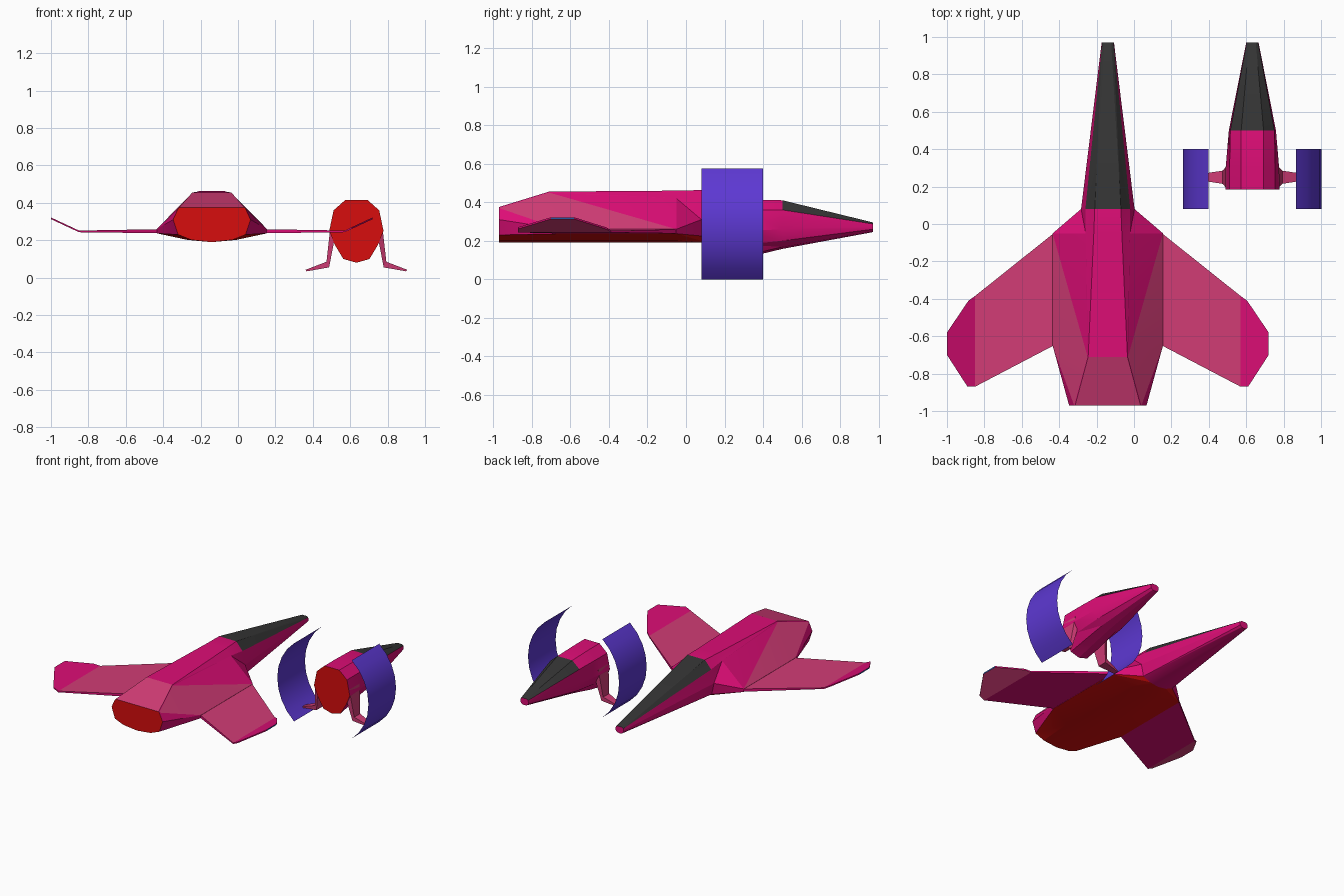
import bpy, bmesh, math

cube = bpy.data.objects.get("Cube")
if cube:
    bpy.data.objects.remove(cube, do_unlink=True)


def material(name, r, g, b):
    m = bpy.data.materials.new(name)
    m.use_nodes = True
    m.diffuse_color = (r, g, b, 1)
    m.node_tree.nodes["Principled BSDF"].inputs["Base Color"].default_value = (r, g, b, 1)
    return m


PINK, LIGHT, GREY, RED, PURPLE, BLUE = range(6)
PALETTE = [
    material("hot pink", 0.72, 0.004, 0.18),
    material("light pink", 0.64, 0.045, 0.18),
    material("dark grey", 0.036, 0.036, 0.036),
    material("engine red", 0.68, 0.004, 0.004),
    material("purple", 0.11, 0.04, 0.65),
    material("tip blue", 0.03, 0.16, 0.6),
]


def finish(name, bm, fix_normals=True, smooth=None):
    if fix_normals:
        bmesh.ops.recalc_face_normals(bm, faces=bm.faces[:])
    mesh = bpy.data.meshes.new(name)
    bm.to_mesh(mesh)
    bm.free()
    for m in PALETTE:
        mesh.materials.append(m)
    ob = bpy.data.objects.new(name, mesh)
    bpy.context.collection.objects.link(ob)
    if smooth:
        bpy.ops.object.select_all(action="DESELECT")
        ob.select_set(True)
        bpy.context.view_layer.objects.active = ob
        bpy.ops.object.shade_smooth_by_angle(angle=math.radians(smooth))
    return ob


def face(bm, verts, mat):
    f = bm.faces.new(verts)
    f.material_index = mat


def hull(name, cx, sections, paint):
    """Loft mirrored half sections: (y, y of the sides, points from top edge to keel)."""
    bm = bmesh.new()
    rings = []
    for y, y_side, pts in sections:
        half = [(x, y_side if i in (2, 3) else y, z) for i, (x, z) in enumerate(pts)]
        mirror = [(-x, yy, z) for x, yy, z in reversed(half[:-1])]
        rings.append([bm.verts.new((cx + x, yy, z)) for x, yy, z in half + mirror])
    n = len(rings[0])
    for seg, (a, b) in enumerate(zip(rings, rings[1:])):
        face(bm, [a[-1], a[0], b[0], b[-1]], paint(seg, -1, 0))
        for i in range(n - 1):
            band = min(i, n - 2 - i)
            up, low = (i, i + 1) if i < n // 2 else (i + 1, i)
            face(bm, [a[up], a[low], b[low]], paint(seg, band, 0))
            face(bm, [a[up], b[low], b[up]], paint(seg, band, 1))
    face(bm, rings[0], RED)
    face(bm, rings[-1], PINK)
    return finish(name, bm, smooth=15)


def prism(bm, top, bottom, mats, edge_mats):
    """Join a top and a bottom outline with side faces."""
    t = [bm.verts.new(p) for p in top]
    b = [bm.verts.new(p) for p in bottom]
    face(bm, t, mats[0])
    face(bm, b, mats[1])
    for i, mat in enumerate(edge_mats):
        j = (i + 1) % len(t)
        if mat is not None:
            face(bm, [t[i], t[j], b[j], b[i]], mat)


# Large craft hull
BIG_X, SMALL_X = -0.14, 0.633
NOSE = [(0.018, 0.295), (0.03, 0.287), (0.033, 0.275), (0.031, 0.26), (0.018, 0.248), (0, 0.245)]


def paint_large(seg, band, half):
    if seg == 3:
        return GREY if band <= 0 else PINK
    if band >= 3:
        return RED
    if seg == 0 and (band == -1 or (band == 1 and half == 1)):
        return LIGHT
    if seg == 1 and band == 1 and half == 0:
        return LIGHT
    return PINK


hull("large_craft_hull", BIG_X, [
    (-0.97, -0.97, [(0.175, 0.375), (0.18, 0.37), (0.207, 0.31), (0.18, 0.23), (0.11, 0.202), (0, 0.19)]),
    (-0.71, -0.65, [(0.105, 0.455), (0.108, 0.45), (0.295, 0.26), (0.293, 0.237), (0.13, 0.202), (0, 0.19)]),
    (-0.05, -0.05, [(0.075, 0.46), (0.118, 0.42), (0.295, 0.26), (0.293, 0.237), (0.13, 0.202), (0, 0.19)]),
    (0.08, 0.08, [(0.07, 0.463), (0.12, 0.405), (0.143, 0.31), (0.125, 0.225), (0.07, 0.2), (0, 0.19)]),
    (0.97, 0.97, NOSE),
], paint_large)

# Swept wings with raised tips
for side, label in ((1, "left"), (-1, "right")):
    def at(x, y, z):
        return (BIG_X + side * x, y, z)

    bm = bmesh.new()
    inner = [(0.29, -0.05), (0.29, -0.65), (0.71, -0.87), (0.71, -0.385)]
    prism(bm, [at(x, y, 0.259 if x < 0.5 else 0.252) for x, y in inner],
          [at(x, y, 0.238 if x < 0.5 else 0.243) for x, y in inner],
          (LIGHT, PINK), (None, PINK, None, PINK))
    finish(label + "_wing", bm)

    bm = bmesh.new()
    tip = [(0.71, -0.385), (0.71, -0.87), (0.75, -0.87), (0.86, -0.7), (0.86, -0.58), (0.745, -0.41)]
    rise = 0.07 / 0.15
    prism(bm, [at(x, y, 0.252 + (x - 0.71) * rise) for x, y in tip],
          [at(x, y, 0.243 + (x - 0.71) * rise) for x, y in tip],
          (PINK, LIGHT), (None, PINK, PINK, BLUE, PINK, PINK))
    finish(label + "_wing_tip", bm)


# Small craft hull
def paint_small(seg, band, half):
    return GREY if seg == 2 and band <= 0 else PINK


hull("small_craft_hull", SMALL_X, [
    (0.185, 0.185, [(0.06, 0.415), (0.122, 0.36), (0.145, 0.25), (0.115, 0.175), (0.07, 0.1), (0, 0.08)]),
    (0.3, 0.3, [(0.06, 0.415), (0.122, 0.36), (0.143, 0.25), (0.113, 0.18), (0.07, 0.122), (0, 0.11)]),
    (0.5, 0.5, [(0.06, 0.41), (0.118, 0.36), (0.126, 0.26), (0.105, 0.2), (0.06, 0.168), (0, 0.158)]),
    (0.97, 0.97, NOSE),
], paint_small)

# Bent struts: each station is outer x, z, inner x, z, half depth
STATIONS = [
    (0.137, 0.29, 0.12, 0.19, 0.06),
    (0.16, 0.085, 0.146, 0.055, 0.035),
    (0.272, 0.042, 0.266, 0.034, 0.018),
]
for side, label in ((1, "left"), (-1, "right")):
    bm = bmesh.new()
    rings = []
    for ox, oz, ix, iz, d in STATIONS:
        rings.append([bm.verts.new((SMALL_X + side * x, 0.25 + dy, z))
                      for x, z, dy in ((ox, oz, -d), (ox, oz, d), (ix, iz, d), (ix, iz, -d))])
    for a, b in zip(rings, rings[1:]):
        for i in range(4):
            j = (i + 1) % 4
            face(bm, [a[i], a[j], b[j], b[i]], LIGHT)
    face(bm, rings[0], LIGHT)
    face(bm, rings[-1], BLUE)
    finish(label + "_strut", bm)

    # Curved side shield, a single-sheet arc around the small hull
    bm = bmesh.new()
    steps, span, radius = 8, math.radians(50.8), 0.37
    rows = []
    for k in range(steps + 1):
        ang = -span + 2 * span * k / steps
        x = SMALL_X + side * radius * math.cos(ang)
        z = 0.287 + radius * math.sin(ang)
        rows.append([bm.verts.new((x, y, z)) for y in (0.08, 0.4)])
    for a, b in zip(rows, rows[1:]):
        quad = [a[0], a[1], b[1], b[0]]
        face(bm, quad if side > 0 else quad[::-1], PURPLE)
    finish(label + "_shield", bm, fix_normals=False, smooth=30)
